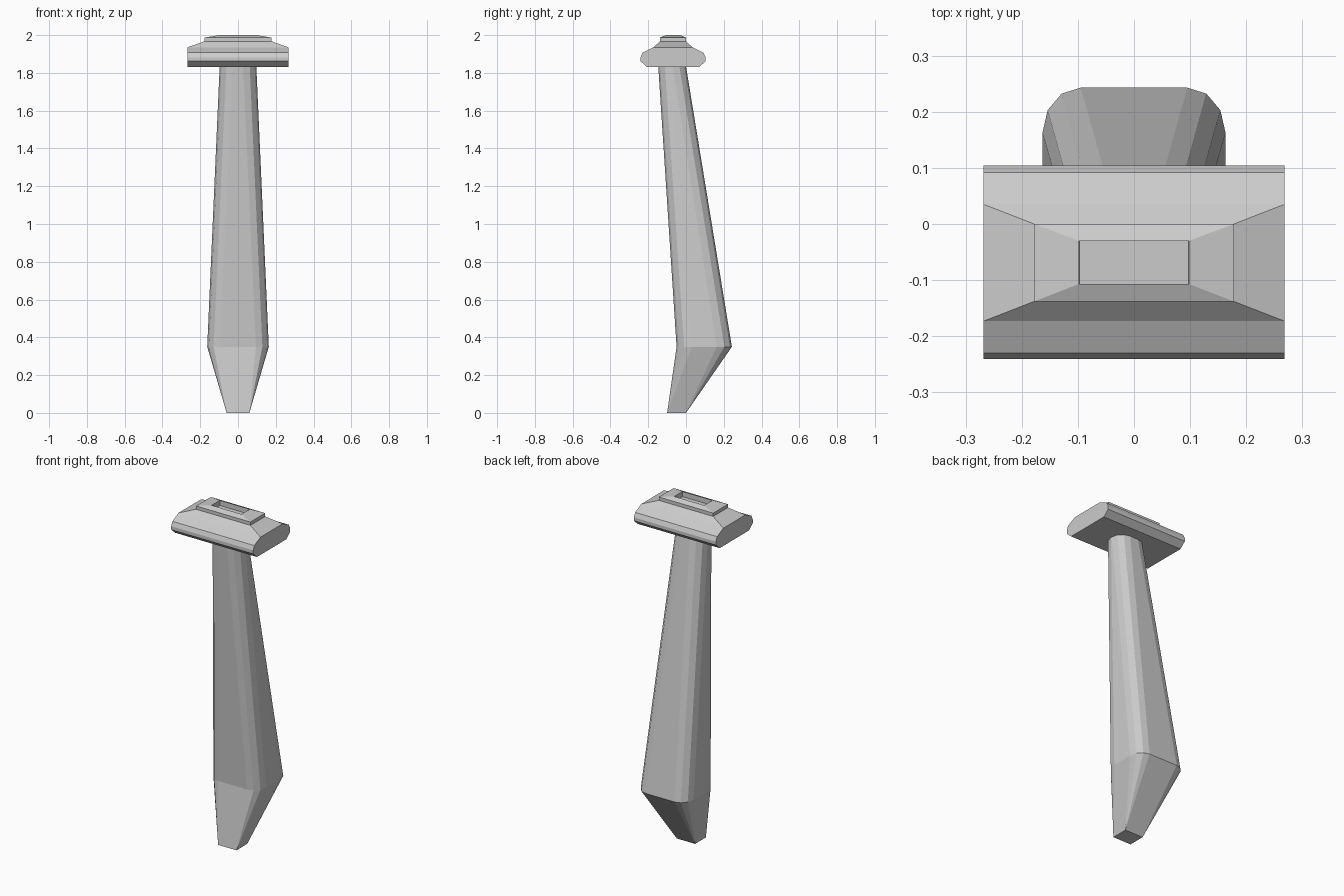
import bpy
import bmesh
from math import sin, cos, pi

if "Cube" in bpy.data.objects:
    bpy.data.objects.remove(bpy.data.objects["Cube"])


def loft(name, rings):
    """Skin a stack of equal-length rings and cap both ends."""
    bm = bmesh.new()
    vs = [[bm.verts.new(p) for p in r] for r in rings]
    n = len(rings[0])
    for a, b in zip(vs, vs[1:]):
        for i in range(n):
            j = (i + 1) % n
            bm.faces.new((a[i], a[j], b[j], b[i]))
    bm.faces.new(vs[0][::-1])
    bm.faces.new(vs[-1])
    bmesh.ops.remove_doubles(bm, verts=bm.verts, dist=0.0005)
    bmesh.ops.recalc_face_normals(bm, faces=bm.faces)
    me = bpy.data.meshes.new(name)
    bm.to_mesh(me)
    bm.free()
    ob = bpy.data.objects.new(name, me)
    bpy.context.collection.objects.link(ob)
    return ob


def rounded(z, hx, y0, y1, rx, ry):
    """Rectangle ring with three-segment rounded corners."""
    pts = []
    corners = [(1, 1, y1), (-1, 1, y1), (-1, -1, y0), (1, -1, y0)]
    for k, (sx, sy, y) in enumerate(corners):
        for i in range(4):
            a = k * pi / 2 + i * pi / 6
            pts.append((sx * (hx - rx) + rx * cos(a), y - sy * ry + ry * sin(a), z))
    return pts


def rect(z, hx, y0, y1):
    return [(hx, y0, z), (hx, y1, z), (-hx, y1, z), (-hx, y0, z)]


# Handle: small square foot, wide rounded butt, slim neck leaning forward
loft("handle", [
    rounded(0.0, 0.06, -0.10, 0.0, 0, 0),
    rounded(0.35, 0.163, -0.05, 0.243, 0.068, 0.08),
    rounded(1.835, 0.097, -0.147, 0.0, 0.07, 0.07),
])

# Head block: chamfered side profile extruded across x
profile = [(-0.205, 1.83), (0.068, 1.83), (0.104, 1.862), (0.104, 1.882),
           (0.092, 1.907), (0.035, 1.935), (-0.173, 1.935),
           (-0.23, 1.907), (-0.241, 1.882), (-0.241, 1.862)]
loft("head", [[(x, y, z) for y, z in profile] for x in (-0.268, 0.268)])

# Stepped cap with a recessed slot in its top
loft("head_cap", [
    rect(1.935, 0.268, -0.173, 0.035),
    rect(1.967, 0.178, -0.138, 0.0),
    rect(1.987, 0.178, -0.138, 0.0),
    rect(2.0, 0.098, -0.107, -0.03),
    rect(1.97, 0.0975, -0.1065, -0.0305),
])
